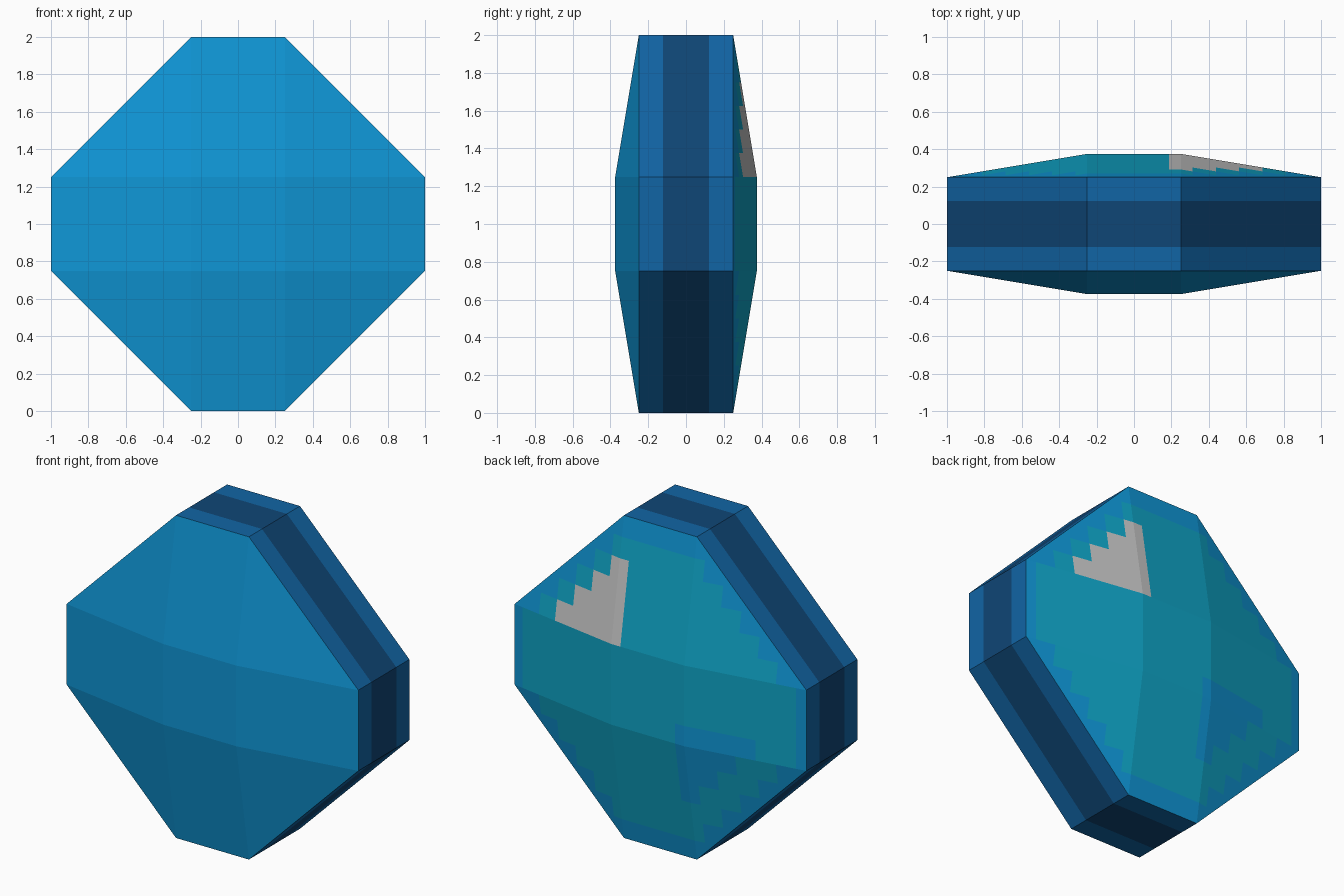
import bpy, bmesh, math
from mathutils import Vector

if "Cube" in bpy.data.objects:
    bpy.data.objects.remove(bpy.data.objects["Cube"])


def material(name, rgb):
    m = bpy.data.materials.new(name)
    lin = [((c / 255 + 0.055) / 1.055) ** 2.4 if c > 10 else c / 255 / 12.92 for c in rgb]
    m.diffuse_color = (*lin, 1)
    m.use_nodes = True
    m.node_tree.nodes["Principled BSDF"].inputs["Base Color"].default_value = m.diffuse_color
    return m


BLUE, TEAL, GREY, RIM, NAVY = range(5)
mats = [material("face blue", (15, 150, 214)), material("back teal", (15, 164, 198)),
        material("light grey", (198, 198, 198)), material("rim blue", (17, 101, 165)),
        material("rim navy", (15, 70, 118))]

# Faceted octagonal disc: rim outline plus raised centre square on both sides
bm = bmesh.new()
for sx in (-1, 1):
    for sy in (-1, 1):
        for sz in (-1, 1):
            for x, y, z in ((0.25, 0.25, 1), (1, 0.25, 0.25), (0.25, 0.375, 0.25)):
                bm.verts.new((sx * x, sy * y, 1 + sz * z))
bmesh.ops.convex_hull(bm, input=bm.verts[:])
bmesh.ops.dissolve_limit(bm, angle_limit=math.radians(0.5), verts=bm.verts[:], edges=bm.edges[:])
bmesh.ops.recalc_face_normals(bm, faces=bm.faces[:])
bm.normal_update()


def cut(co, normal, keep=lambda f: True):
    faces = [f for f in bm.faces if keep(f)]
    geom = {e for f in faces for e in f.edges} | {v for f in faces for v in f.verts} | set(faces)
    bmesh.ops.bisect_plane(bm, geom=list(geom), dist=1e-5, plane_co=co, plane_no=normal)
    bm.normal_update()


# Rim stripe edges
for y in (-0.122, 0.122):
    cut((0, y, 0), (0, 1, 0))

# Step grid on the back
STEP = 0.125
is_back = lambda f: f.normal.y > 0.5
for i in range(-8, 8):
    cut(((i + 0.5) * STEP, 0, 0), (1, 0, 0), is_back)
for j in range(1, 16):
    cut((0, 0, j * STEP), (0, 0, 1), is_back)


def back_colour(c):
    i, j = round(c.x / STEP), math.floor(c.z / STEP)
    if 2 <= i <= 5 and j >= 10 and i + j <= 15:      # upper stepped triangle
        return GREY
    if -5 <= i <= -2 and j <= 6 and i + j >= 1:      # lower stepped triangle
        return BLUE
    h = abs(j - 7.5)                                 # stepped octagon panel
    return TEAL if abs(i) <= 7 and h <= 6.5 and abs(i) + h <= 8.5 else BLUE


for f in bm.faces:
    c = f.calc_center_median()
    if abs(f.normal.y) < 0.5:
        f.material_index = NAVY if abs(c.y) < 0.122 else RIM
    else:
        f.material_index = back_colour(c) if f.normal.y > 0 else BLUE

me = bpy.data.meshes.new("faceted_disc")
bm.to_mesh(me)
bm.free()
for m in mats:
    me.materials.append(m)
bpy.context.collection.objects.link(bpy.data.objects.new("faceted_disc", me))
